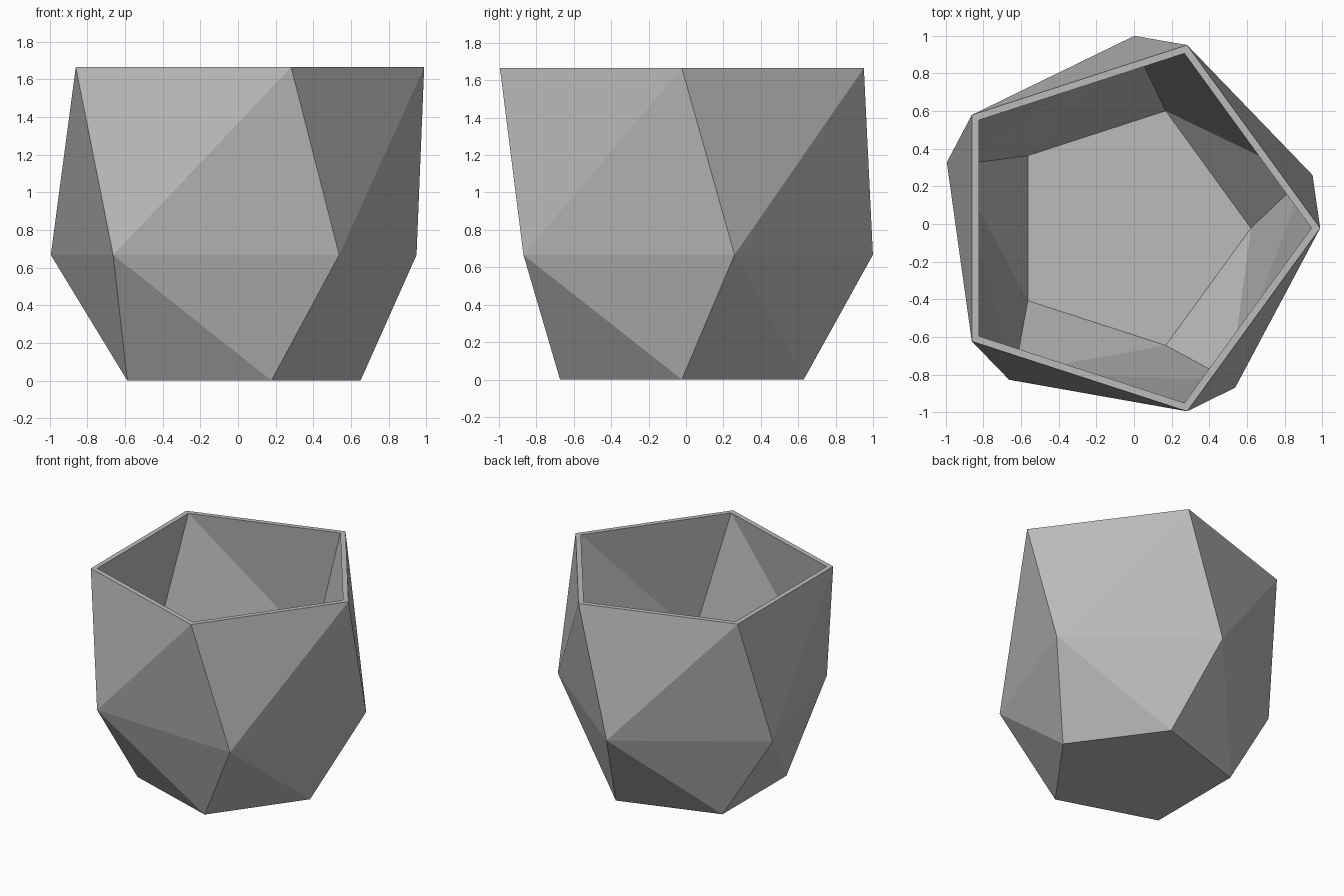
import bpy
import bmesh
from math import sin, cos, tau, radians

cube = bpy.data.objects.get("Cube")
if cube:
    bpy.data.objects.remove(cube, do_unlink=True)

SIDES = 5
CENTRE_X, CENTRE_Y = -0.034, -0.022
TWIST = radians(16)

grey = bpy.data.materials.new("matte_grey")
grey.use_nodes = True
colour = (0.5, 0.5, 0.5, 1)
grey.diffuse_color = colour
grey.node_tree.nodes["Principled BSDF"].inputs["Base Color"].default_value = colour

bm = bmesh.new()


def ring(radius, z, turn=0.0):
    angles = [turn + tau * i / SIDES for i in range(SIDES)]
    return [bm.verts.new((CENTRE_X + radius * cos(a), CENTRE_Y + radius * sin(a), z))
            for a in angles]


def shell(bottom, middle, top):
    """Floor pentagon plus two bands of facets around a twisted middle ring."""
    bm.faces.new(bottom)
    for i in range(SIDES):
        j = (i + 1) % SIDES
        for end in (bottom, top):
            bm.faces.new((end[i], end[j], middle[i]))
            bm.faces.new((middle[i], middle[j], end[j]))


# Outer faceted wall and base
outer_top = ring(1.023, 1.665)
shell(ring(0.685, 0), ring(1.022, 0.667, TWIST), outer_top)

# Inner faceted wall and floor
inner_top = ring(0.976, 1.665)
shell(ring(0.655, 0.04), ring(0.975, 0.675, TWIST), inner_top)

# Flat rim joining the two walls
for i in range(SIDES):
    j = (i + 1) % SIDES
    bm.faces.new((outer_top[i], outer_top[j], inner_top[j], inner_top[i]))

bmesh.ops.recalc_face_normals(bm, faces=bm.faces)
mesh = bpy.data.meshes.new("faceted_planter")
bm.to_mesh(mesh)
bm.free()
mesh.materials.append(grey)
planter = bpy.data.objects.new("faceted_planter", mesh)
bpy.context.collection.objects.link(planter)
